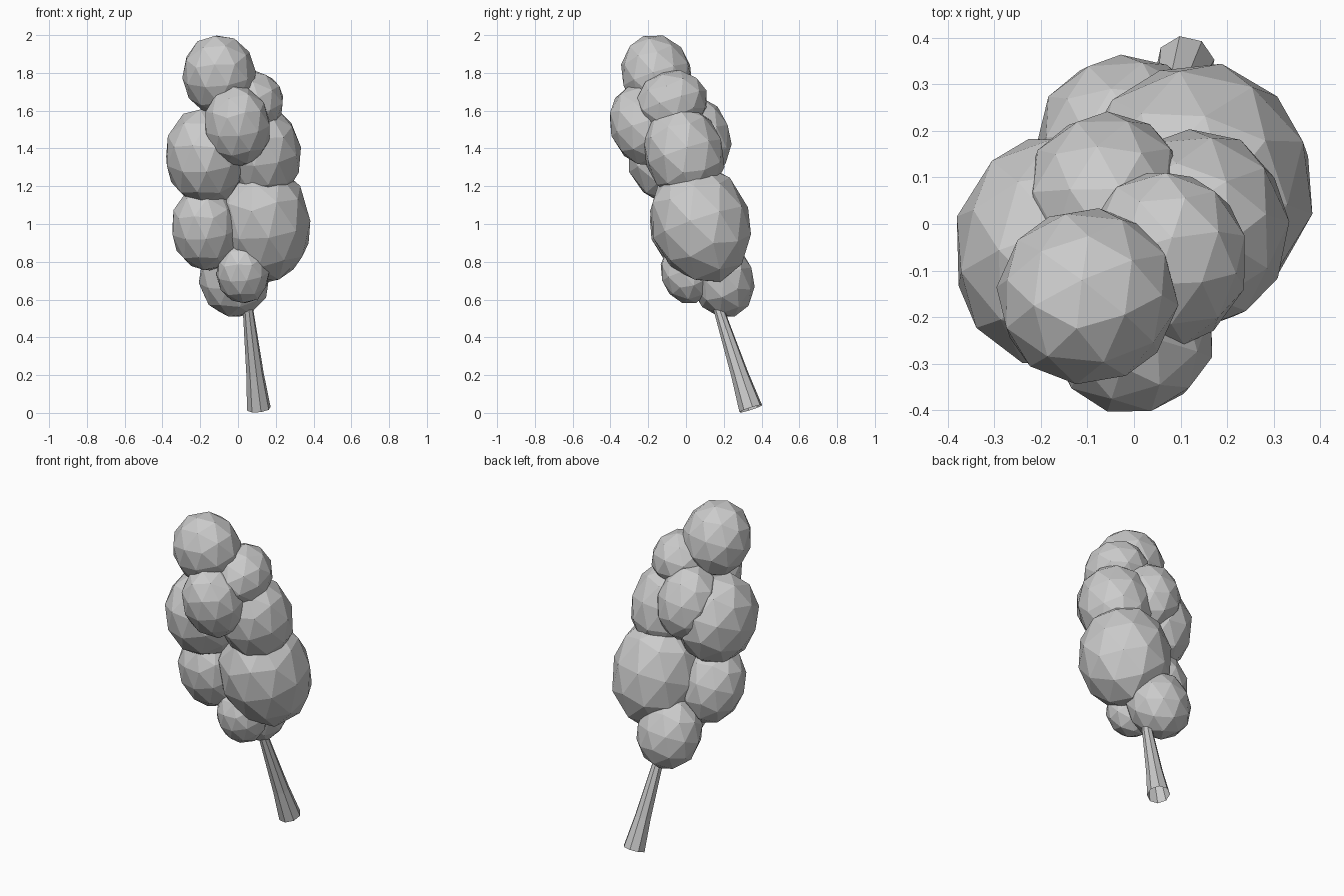
import bpy, bmesh, random
from math import radians
from mathutils import Matrix, Vector

if "Cube" in bpy.data.objects:
    bpy.data.objects.remove(bpy.data.objects["Cube"])

random.seed(4)

# The whole tree leans along this axis
BASE = Vector((0.11, 0.343, 0.022))
TIP = Vector((0.045, 0.15, 0.62))
LEAN = Vector((-0.11, -0.335, 1)).normalized()
TILT = Vector((0, 0, 1)).rotation_difference(LEAN).to_matrix().to_4x4()


def finish(bm, name):
    mesh = bpy.data.meshes.new(name)
    bm.to_mesh(mesh)
    bm.free()
    obj = bpy.data.objects.new(name, mesh)
    bpy.context.collection.objects.link(obj)
    return obj


def leaf_clump(name, center, radii):
    """Low-poly foliage ball, stretched along the leaning trunk axis."""
    bm = bmesh.new()
    bmesh.ops.create_icosphere(bm, subdivisions=2, radius=1.015,
                               matrix=Matrix.Rotation(random.uniform(0, 6.28), 4, 'Z'))
    bm.transform(Matrix.Translation(center) @ TILT @ Matrix.Diagonal((*radii, 1)))
    return finish(bm, name)


# Trunk: open tapered octagonal tube with a slight flare at the foot
length = (TIP - BASE).length
axis = (TIP - BASE).normalized()
turn = Vector((0, 0, 1)).rotation_difference(axis).to_matrix().to_4x4()
turn = turn @ Matrix.Rotation(radians(10), 4, 'Z')
bm = bmesh.new()
rings = []
for t, r in ((0, 0.064), (0.3, 0.047), (1, 0.024)):
    ring = bmesh.ops.create_circle(
        bm, segments=8, radius=r,
        matrix=Matrix.Translation(BASE + axis * length * t) @ turn)["verts"]
    rings.append(ring)
for a, b in zip(rings, rings[1:]):
    for i in range(8):
        j = (i + 1) % 8
        bm.faces.new((a[i], a[j], b[j], b[i]))
bmesh.ops.recalc_face_normals(bm, faces=bm.faces[:])
finish(bm, "trunk")

# Foliage clumps: name, centre, radii
for name, center, radii in (
    ("crown_top", (-0.10, -0.155, 1.788), (0.194, 0.187, 0.217)),
    ("crown_front", (-0.003, -0.237, 1.518), (0.176, 0.164, 0.218)),
    ("crown_right_small", (0.067, -0.075, 1.643), (0.177, 0.192, 0.169)),
    ("crown_back", (-0.06, 0.064, 1.467), (0.174, 0.17, 0.217)),
    ("crown_right", (0.126, -0.012, 1.378), (0.207, 0.21, 0.262)),
    ("crown_left", (-0.173, -0.06, 1.355), (0.214, 0.25, 0.262)),
    ("lower_right", (0.13, 0.077, 1.007), (0.255, 0.262, 0.327)),
    ("lower_left", (-0.173, -0.015, 0.975), (0.181, 0.174, 0.23)),
    ("bottom_back", (-0.02, 0.188, 0.712), (0.187, 0.169, 0.212)),
    ("bottom_front", (0.025, 0.00, 0.74), (0.14, 0.132, 0.165)),
):
    leaf_clump(name, center, radii)
